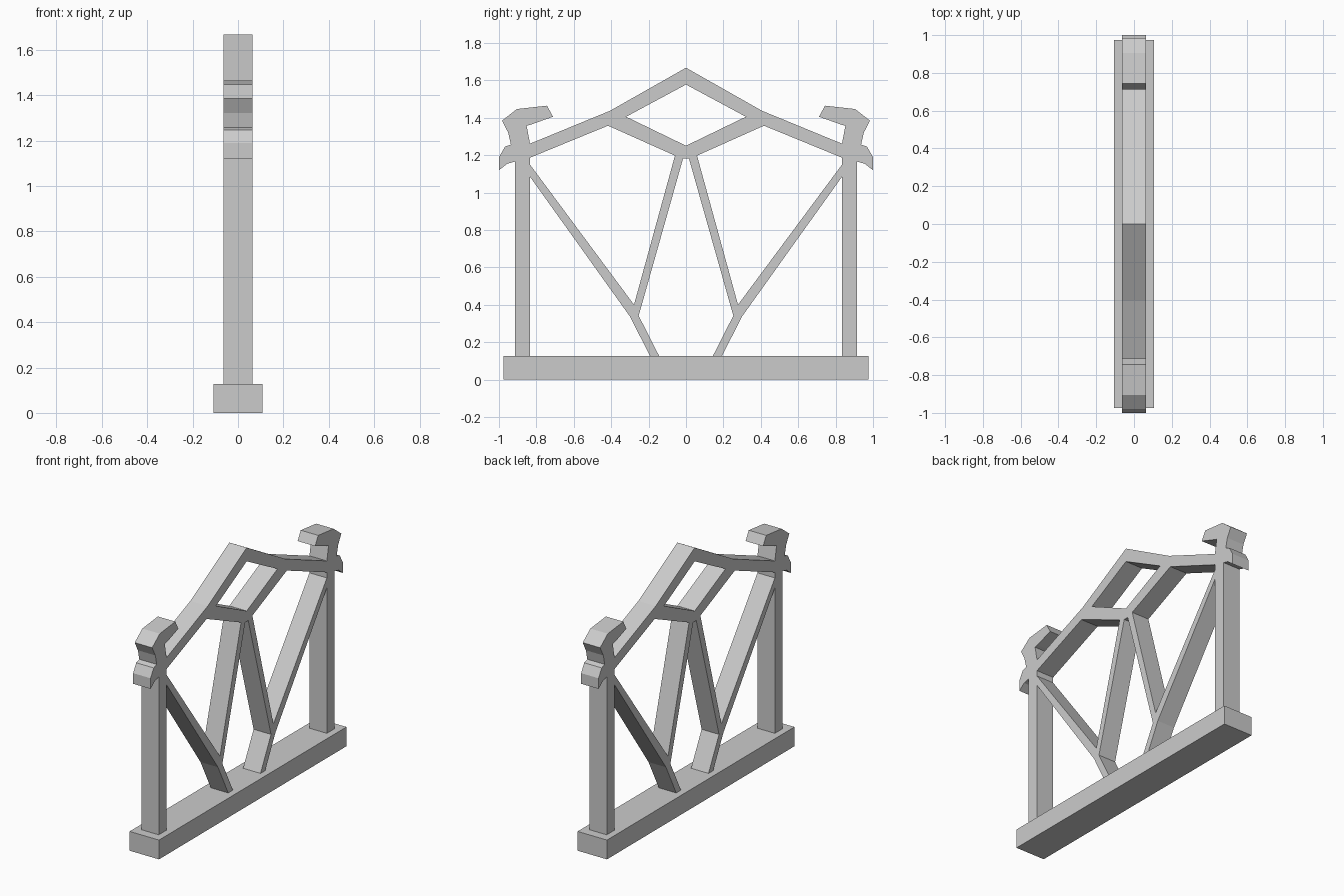
import bpy
from math import radians

if "Cube" in bpy.data.objects:
    bpy.data.objects.remove(bpy.data.objects["Cube"])

HALF = 0.0635  # half thickness of the frame

# right half of the silhouette in (y, z): roof, hooked finial, post, branching strut
half = [
    (0.406, 1.438), (0.834, 1.262),
    (0.852, 1.358), (0.829, 1.364), (0.711, 1.406), (0.743, 1.465),
    (0.904, 1.447), (0.984, 1.385), (0.951, 1.322), (0.936, 1.257),
    (0.968, 1.246), (1.0, 1.19), (1.0, 1.12), (0.955, 1.155), (0.915, 1.166),
    (0.915, 0.11), (0.834, 0.11), (0.834, 1.085),
    (0.299, 0.337), (0.184, 0.11), (0.135, 0.11), (0.253, 0.342), (0.016, 1.182),
]
# openings
side_hole = [(0.834, 1.187), (0.417, 1.358), (0.059, 1.198), (0.278, 0.401), (0.834, 1.15)]
diamond = [(0, 1.578), (0.32, 1.406), (0, 1.251), (-0.32, 1.406)]


def mirror(pts):
    return [(-y, z) for y, z in reversed(pts)]


def plate(name, loops, half_thickness):
    """Filled profile with holes, standing in the YZ plane."""
    cu = bpy.data.curves.new(name, 'CURVE')
    cu.dimensions = '2D'
    cu.fill_mode = 'BOTH'
    cu.extrude = half_thickness
    for pts in loops:
        sp = cu.splines.new('POLY')
        sp.points.add(len(pts) - 1)
        for p, (y, z) in zip(sp.points, pts):
            p.co = (y, z, 0, 1)
        sp.use_cyclic_u = True
    ob = bpy.data.objects.new(name, cu)
    bpy.context.collection.objects.link(ob)
    ob.rotation_euler = (radians(90), 0, radians(90))
    bpy.ops.object.select_all(action='DESELECT')
    ob.select_set(True)
    bpy.context.view_layer.objects.active = ob
    bpy.ops.object.convert(target='MESH')
    ob = bpy.context.object
    ob.name = name
    for f in ob.data.polygons:
        f.use_smooth = False
    return ob


# gable frame
plate("gable_frame",
      [[(0, 1.668)] + half + mirror(half), diamond, side_hole, mirror(side_hole)],
      HALF)

# base beam
bpy.ops.mesh.primitive_cube_add(size=1, location=(0, 0, 0.0635))
base = bpy.context.object
base.name = "base_beam"
base.scale = (0.214, 1.95, 0.127)
bpy.ops.object.transform_apply(location=False, rotation=False, scale=True)
